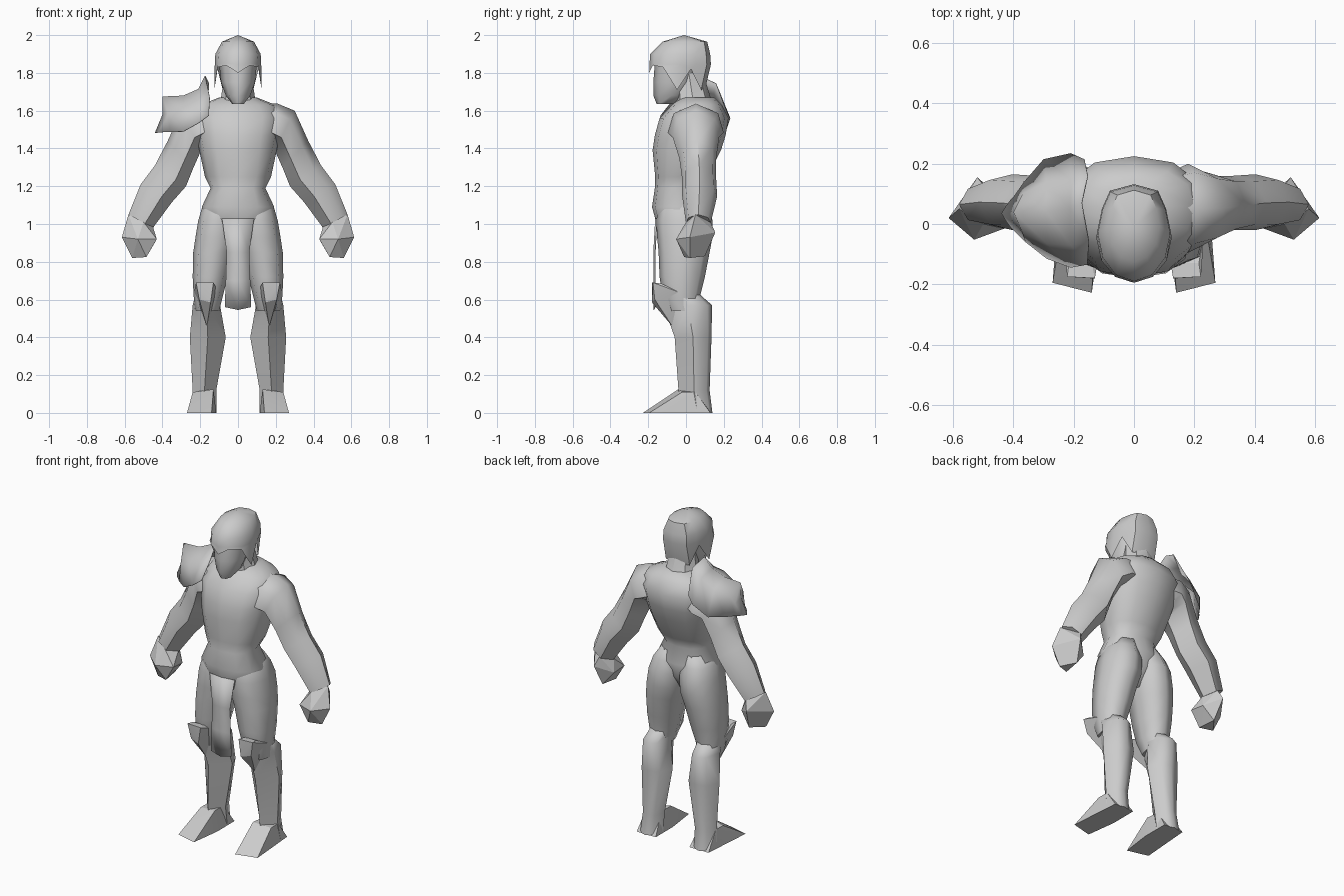
import bpy, bmesh, math

grey = bpy.data.materials.new("plain grey")
grey.diffuse_color = (0.6, 0.6, 0.6, 1)


def finish(name, bm, mirror=False, smooth=40):
    bmesh.ops.recalc_face_normals(bm, faces=bm.faces[:])
    me = bpy.data.meshes.new(name)
    bm.to_mesh(me)
    bm.free()
    me.materials.append(grey)
    ob = bpy.data.objects.new(name, me)
    bpy.context.collection.objects.link(ob)
    bpy.context.view_layer.objects.active = ob
    ob.select_set(True)
    if smooth:
        bpy.ops.object.shade_smooth_by_angle(angle=math.radians(smooth))
    ob.select_set(False)
    if mirror:
        ob.modifiers.new("Mirror", 'MIRROR').use_mirror_merge = False
    return ob


def bridge(bm, rows, closed=True):
    n = len(rows[0])
    for a, b in zip(rows, rows[1:]):
        for i in range(n if closed else n - 1):
            j = (i + 1) % n
            bm.faces.new((a[i], a[j], b[j], b[i]))


def rounded(n, power=1.0):
    """Unit cross-section with n sides, squarer for a lower power."""
    sq = lambda v: math.copysign(abs(v) ** power, v) if abs(v) > 1e-6 else 0
    angles = [math.pi / 2 + 2 * math.pi * i / n for i in range(n)]
    return [(sq(math.cos(t)), sq(math.sin(t))) for t in angles]


def loft(name, sections, shape, mirror=False, smooth=40):
    """Each section: outer (x, z), inner (x, z), front y, back y."""
    bm = bmesh.new()
    rows = [[bm.verts.new(((ox + ix) / 2 + u * (ox - ix) / 2,
                           (y0 + y1) / 2 + v * (y1 - y0) / 2,
                           (oz + iz) / 2 + u * (oz - iz) / 2)) for u, v in shape]
            for (ox, oz), (ix, iz), y0, y1 in sections]
    bridge(bm, rows)
    bm.faces.new(rows[0])
    bm.faces.new(rows[-1])
    return finish(name, bm, mirror, smooth)


def flat(z, x0, x1, y0, y1):
    return (x1, z), (x0, z), y0, y1


def hull(name, pts, mirror=True):
    bm = bmesh.new()
    for p in pts:
        bm.verts.new(p)
    bmesh.ops.convex_hull(bm, input=bm.verts[:])
    bmesh.ops.delete(bm, geom=[v for v in bm.verts if not v.link_faces], context='VERTS')
    bmesh.ops.dissolve_limit(bm, angle_limit=0.05, verts=bm.verts[:], edges=bm.edges[:])
    return finish(name, bm, mirror, 20)


# Torso with hips, waist, chest and sloping shoulders
loft("torso", [flat(z, -w, w, f, b) for z, w, f, b in (
    (0.90, 0.06, -0.12, 0.03), (1.00, 0.17, -0.155, 0.09), (1.09, 0.192, -0.18, 0.11),
    (1.19, 0.145, -0.165, 0.085), (1.25, 0.175, -0.163, 0.115), (1.39, 0.205, -0.177, 0.185),
    (1.47, 0.22, -0.165, 0.21), (1.56, 0.235, -0.14, 0.225), (1.63, 0.20, -0.075, 0.19),
    (1.67, 0.10, -0.03, 0.15))], rounded(12, 0.85), smooth=65)

# Neck
loft("neck", [flat(1.6, -0.13, 0.13, -0.06, 0.16), flat(1.67, -0.09, 0.09, -0.06, 0.13),
              flat(1.8, -0.07, 0.07, -0.06, 0.09)], rounded(8))

# Arms: rounded outside, flat faces towards the body
loft("arm", [((0.10, 1.64), (0.12, 1.44), -0.05, 0.17), ((0.21, 1.637), (0.165, 1.41), -0.095, 0.20),
             ((0.30, 1.60), (0.195, 1.39), -0.07, 0.175), ((0.372, 1.44), (0.235, 1.30), -0.035, 0.16),
             ((0.44, 1.31), (0.275, 1.20), -0.02, 0.16), ((0.515, 1.21), (0.35, 1.115), -0.02, 0.165),
             ((0.58, 1.05), (0.45, 0.98), 0.0, 0.13)],
     [(-0.35, -1), (-1, 0), (-0.35, 1), (0.55, 0.8), (1, 0), (0.55, -0.8)], mirror=True, smooth=58)

# Blocky fists
hull("fist", [(0.58, 0.05, 1.05), (0.45, 0.06, 0.985), (0.50, 0.0, 1.01), (0.50, 0.13, 1.01),
              (0.615, 0.02, 0.93), (0.53, -0.052, 0.92), (0.43, -0.015, 0.92), (0.52, 0.155, 0.955),
              (0.435, 0.08, 0.91), (0.56, 0.02, 0.82), (0.485, -0.01, 0.825), (0.50, 0.10, 0.83)])

# Thighs and buttocks
loft("thigh", [flat(1.15, 0.0, 0.15, -0.12, 0.085), flat(1.09, 0.0, 0.19, -0.145, 0.115),
               flat(1.02, 0.0, 0.21, -0.157, 0.14),
               flat(0.93, 0.002, 0.225, -0.153, 0.14), flat(0.85, 0.025, 0.237, -0.145, 0.125),
               flat(0.72, 0.055, 0.24, -0.14, 0.10), flat(0.62, 0.08, 0.235, -0.125, 0.075),
               flat(0.54, 0.10, 0.225, -0.09, 0.07)], rounded(8, 0.85), mirror=True, smooth=65)

# Greaves: front ridge, side edge and rounded calf
loft("greave", [flat(0.63, 0.095, 0.225, -0.12, 0.07), flat(0.57, 0.095, 0.24, -0.12, 0.138),
                flat(0.40, 0.065, 0.255, -0.06, 0.135), flat(0.12, 0.115, 0.24, -0.04, 0.125),
                flat(0.0, 0.115, 0.25, -0.02, 0.14)],
     [(0, -1), (-1, 0), (-0.65, 0.8), (0, 1), (0.65, 0.8), (1, 0)], mirror=True, smooth=55)

# Pointed knee guards
hull("knee_guard", [(0.13, -0.18, 0.69), (0.222, -0.175, 0.69), (0.14, -0.13, 0.685),
                    (0.215, -0.13, 0.685), (0.145, -0.18, 0.585), (0.205, -0.165, 0.60),
                    (0.165, -0.07, 0.455), (0.232, -0.04, 0.64), (0.105, -0.04, 0.64)])

# Wedge feet
hull("foot", [(0.115, 0.13, 0), (0.245, 0.13, 0), (0.14, -0.228, 0), (0.27, -0.195, 0),
              (0.255, -0.06, 0), (0.115, -0.04, 0), (0.13, -0.04, 0.125), (0.24, -0.02, 0.11),
              (0.135, 0.05, 0.12), (0.238, 0.05, 0.11)])

# Hanging front cloth
bm = bmesh.new()
rows = [[bm.verts.new(p) for p in ((-w, y, z), (0, y - 0.008, z - d), (w, y, z))]
        for z, w, y, d in ((1.03, 0.085, -0.155, 0.0), (0.85, 0.06, -0.165, 0.0),
                           (0.70, 0.065, -0.165, 0.0), (0.56, 0.07, -0.165, 0.015))]
bridge(bm, rows, closed=False)
cloth = finish("loin_cloth", bm)
cloth.modifiers.new("Solidify", 'SOLIDIFY').thickness = 0.004

# Face
loft("face", [flat(1.635, -0.03, 0.03, -0.155, -0.07), flat(1.68, -0.065, 0.065, -0.173, 0.02),
              flat(1.75, -0.09, 0.09, -0.173, 0.05), flat(1.85, -0.10, 0.10, -0.165, 0.07)],
     rounded(8), smooth=60)

# Helmet with pointed brow, cheek guards and neck guard
bm = bmesh.new()
rim = {0: 1.80, 1: 1.84, 2: 1.83, 3: 1.71, 4: 1.82, 5: 1.71, 6: 1.71}
rows = []
for hw, y0, y1, z in ((0.125, -0.195, 0.10, None), (0.123, -0.193, 0.132, 1.845),
                      (0.12, -0.19, 0.128, 1.90), (0.085, -0.125, 0.112, 1.965)):
    row = []
    for i in range(12):
        t = math.pi * i / 6
        s, c = math.sin(t), math.cos(t)
        wide = 1.3 if i in (5, 7) else 1.0
        low = rim[min(i, 12 - i)]
        h = low if z is None else max(z, low + 0.01)
        row.append(bm.verts.new((hw * s * wide, (y0 + y1) / 2 - c * (y1 - y0) / 2, h)))
    rows.append(row)
bridge(bm, rows)
crown = bm.verts.new((0, -0.01, 2.0))
for i in range(12):
    bm.faces.new((rows[-1][i], rows[-1][(i + 1) % 12], crown))
finish("helmet", bm, smooth=45)

# Single shoulder guard: raised collar, dome and flared outer lip, front to back
bm = bmesh.new()
grid = (
    ((-0.155, -0.135, 1.575), (-0.15, -0.06, 1.67), (-0.175, 0.07, 1.785), (-0.155, 0.16, 1.745), (-0.165, 0.215, 1.60)),
    ((-0.21, -0.145, 1.535), (-0.21, -0.07, 1.655), (-0.21, 0.05, 1.715), (-0.21, 0.15, 1.69), (-0.21, 0.235, 1.56)),
    ((-0.29, -0.115, 1.49), (-0.29, -0.065, 1.61), (-0.29, 0.04, 1.68), (-0.29, 0.14, 1.64), (-0.30, 0.215, 1.50)),
    ((-0.36, -0.06, 1.487), (-0.37, -0.03, 1.585), (-0.40, 0.04, 1.675), (-0.37, 0.10, 1.60), (-0.365, 0.14, 1.49)),
    ((-0.40, -0.02, 1.487), (-0.385, 0.0, 1.55), (-0.40, 0.035, 1.58), (-0.385, 0.07, 1.55), (-0.40, 0.09, 1.487)),
    ((-0.41, -0.01, 1.485), (-0.425, 0.01, 1.485), (-0.44, 0.035, 1.483), (-0.425, 0.06, 1.485), (-0.41, 0.08, 1.485)))
bridge(bm, [[bm.verts.new(p) for p in r] for r in grid], closed=False)
guard = finish("shoulder_guard", bm, smooth=65)
guard.modifiers.new("Solidify", 'SOLIDIFY').thickness = 0.004
